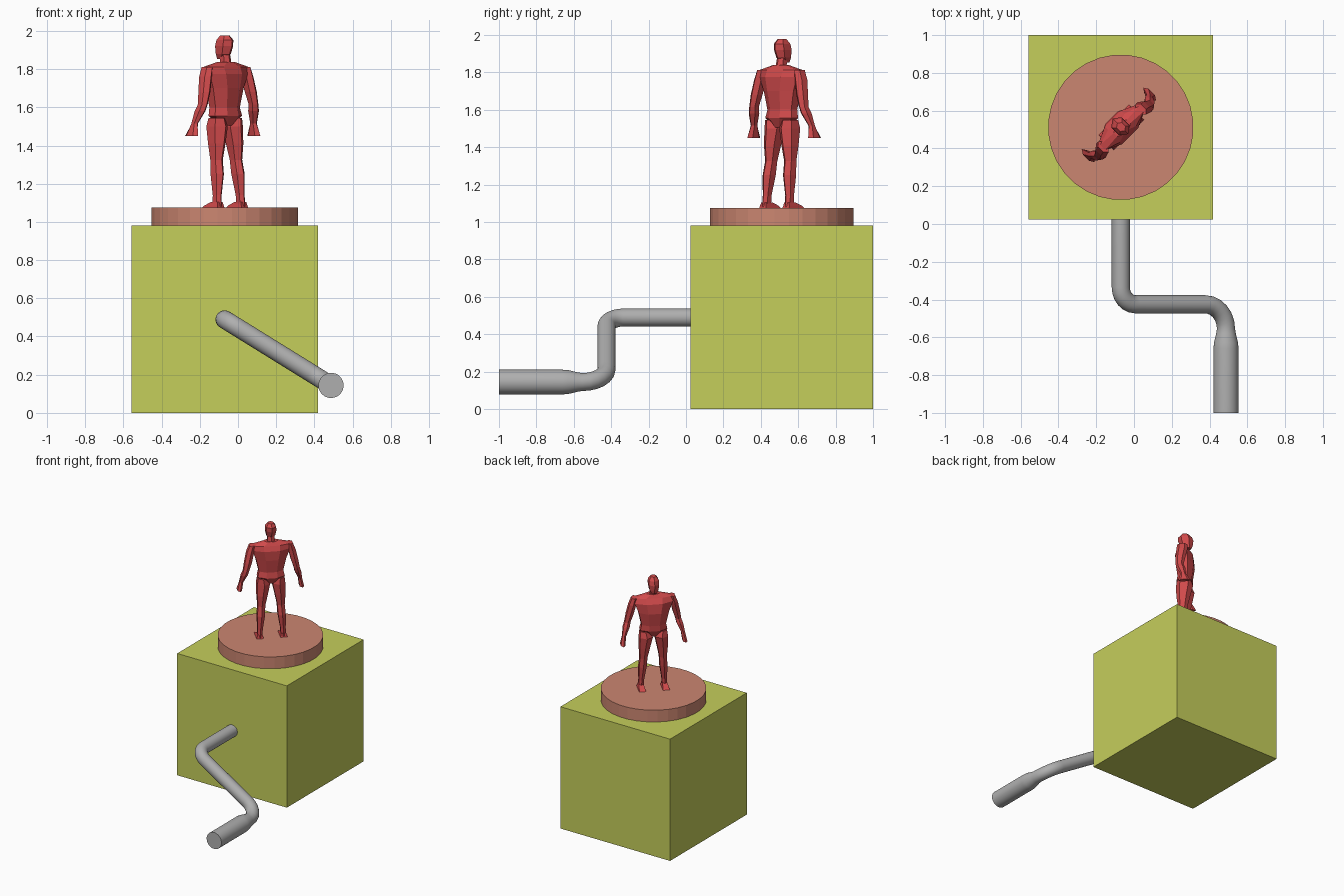
import bpy, bmesh, math
from mathutils import Vector, Matrix

if "Cube" in bpy.data.objects:
    bpy.data.objects.remove(bpy.data.objects["Cube"])


def material(name, rgb):
    m = bpy.data.materials.new(name)
    m.diffuse_color = (*rgb, 1)
    m.use_nodes = True
    m.node_tree.nodes["Principled BSDF"].inputs["Base Color"].default_value = m.diffuse_color
    return m


LIME = material("lime box", (0.56, 0.62, 0.105))
CLAY = material("clay pink", (0.60, 0.24, 0.165))
RED = material("red", (0.63, 0.068, 0.07))
GREY = material("grey metal", (0.43, 0.43, 0.43))


def loft(name, rings, mat, matrix=None):
    """Skin a list of equally sized vertex rings and cap both ends."""
    bm = bmesh.new()
    vs = [[bm.verts.new(p) for p in ring] for ring in rings]
    n = len(vs[0])
    for a, b in zip(vs, vs[1:]):
        for i in range(n):
            j = (i + 1) % n
            bm.faces.new((a[i], a[j], b[j], b[i]))
    bm.faces.new(vs[0])
    bm.faces.new(vs[-1])
    if matrix:
        bm.transform(matrix)
    bmesh.ops.recalc_face_normals(bm, faces=bm.faces)
    me = bpy.data.meshes.new(name)
    bm.to_mesh(me)
    bm.free()
    ob = bpy.data.objects.new(name, me)
    bpy.context.collection.objects.link(ob)
    me.materials.append(mat)
    return ob


def level_rings(sections, n):
    """Horizontal rings from (centre x, centre y, z, half width, half depth)."""
    rings = []
    for cx, cy, z, rx, ry in sections:
        ring = []
        for i in range(n):
            a = 2 * math.pi * (i + 0.5) / n
            k = 1 / math.cos(math.pi / n)
            ring.append(Vector((cx + rx * k * math.cos(a), cy + ry * k * math.sin(a), z)))
        rings.append(ring)
    return rings


# Box and turntable
CX, CY = -0.07, 0.512
loft("box", level_rings([(CX, CY, 0, 0.488, 0.488), (CX, CY, 0.98, 0.488, 0.488)], 4), LIME)
loft("turntable", level_rings([(CX, CY, 0.975, 0.383, 0.383), (CX, CY, 1.075, 0.383, 0.383)], 32), CLAY)

# Crank: planar path (distance along arm, y, tangent angle, radius)
ARM = Vector((0.557, 0, -0.345))
L = ARM.length
ARM.normalize()
NORMAL = ARM.cross(Vector((0, 1, 0)))
YA, R1, R2, TUBE, GRIP = -0.425, 0.09, 0.13, 0.048, 0.066
path = [(0, 0.04, -90, TUBE)]
for i in range(7):
    a = math.radians(180 + 15 * i)
    path.append((R1 + R1 * math.cos(a), YA + R1 + R1 * math.sin(a), -90 + 15 * i, TUBE))
for i in range(7):
    a = math.radians(90 - 15 * i)
    path.append((L - R2 + R2 * math.cos(a), YA - R2 + R2 * math.sin(a), -15 * i, TUBE))
path += [(L, -0.58, -90, 0.052), (L, -0.63, -90, GRIP - 0.002), (L, -0.66, -90, GRIP), (L, -1.0, -90, GRIP)]
rings = []
for s, y, t, r in path:
    t = math.radians(t)
    side = ARM * -math.sin(t) + Vector((0, math.cos(t), 0))
    centre = Vector((CX, y, 0.489)) + ARM * s
    rings.append([centre + r * (math.cos(a) * side + math.sin(a) * NORMAL)
                  for a in (2 * math.pi * i / 32 for i in range(32))])
crank = loft("crank_handle", rings, GREY)
bpy.context.view_layer.objects.active = crank
crank.select_set(True)
bpy.ops.object.shade_smooth_by_angle(angle=math.radians(35))

# Figure, modelled facing -y and turned towards the back left corner
TURN = Matrix.Translation((CX, CY + 0.003, 0)) @ Matrix.Rotation(math.radians(225), 4, 'Z')

# Torso with broad shoulders and pointed pelvis
loft("torso", level_rings([
    (0, 0.005, 1.505, 0.030, 0.035), (0, 0.005, 1.555, 0.100, 0.058),
    (0, 0.000, 1.60, 0.090, 0.055), (0, 0.000, 1.70, 0.112, 0.068),
    (0, 0.005, 1.775, 0.142, 0.066), (0, 0.010, 1.812, 0.146, 0.045),
    (0, 0.010, 1.838, 0.050, 0.030)], 8), RED, TURN)

# Neck and head
loft("neck", level_rings([(0, 0.012, 1.81, 0.027, 0.027), (0, 0.0, 1.89, 0.024, 0.024)], 6), RED, TURN)
loft("head", level_rings([
    (0, -0.022, 1.853, 0.020, 0.022), (0, -0.010, 1.878, 0.032, 0.040),
    (0, -0.004, 1.92, 0.038, 0.050), (0, 0.002, 1.952, 0.036, 0.046),
    (0, 0.002, 1.977, 0.020, 0.024)], 6), RED, TURN)

# Mirrored limbs
ARM_SECTIONS = [
    (0.140, 0.010, 1.812, 0.020, 0.034), (0.154, 0.012, 1.76, 0.026, 0.036),
    (0.172, 0.022, 1.68, 0.026, 0.032), (0.188, 0.026, 1.615, 0.021, 0.026),
    (0.198, 0.016, 1.58, 0.023, 0.029), (0.218, -0.004, 1.515, 0.014, 0.018),
    (0.230, -0.014, 1.450, 0.016, 0.042)]
LEG_SECTIONS = [
    (0.062, 0.005, 1.545, 0.036, 0.045), (0.056, 0.000, 1.50, 0.047, 0.056),
    (0.066, 0.008, 1.41, 0.038, 0.046), (0.072, 0.012, 1.325, 0.027, 0.033),
    (0.077, 0.022, 1.25, 0.028, 0.037), (0.085, 0.030, 1.14, 0.019, 0.024),
    (0.087, 0.032, 1.08, 0.019, 0.026)]
FOOT_SECTIONS = [(0.088, 0.004, 1.073, 0.026, 0.058), (0.088, 0.010, 1.086, 0.023, 0.048),
                 (0.087, 0.030, 1.105, 0.018, 0.024)]
for sign, side in ((-1, "right"), (1, "left")):
    turn = TURN @ Matrix.Scale(sign, 4, (1, 0, 0))
    loft(side + "_arm", level_rings(ARM_SECTIONS, 6), RED, turn)
    loft(side + "_leg", level_rings(LEG_SECTIONS, 6), RED, turn)
    loft(side + "_foot", level_rings(FOOT_SECTIONS, 4), RED, turn)
